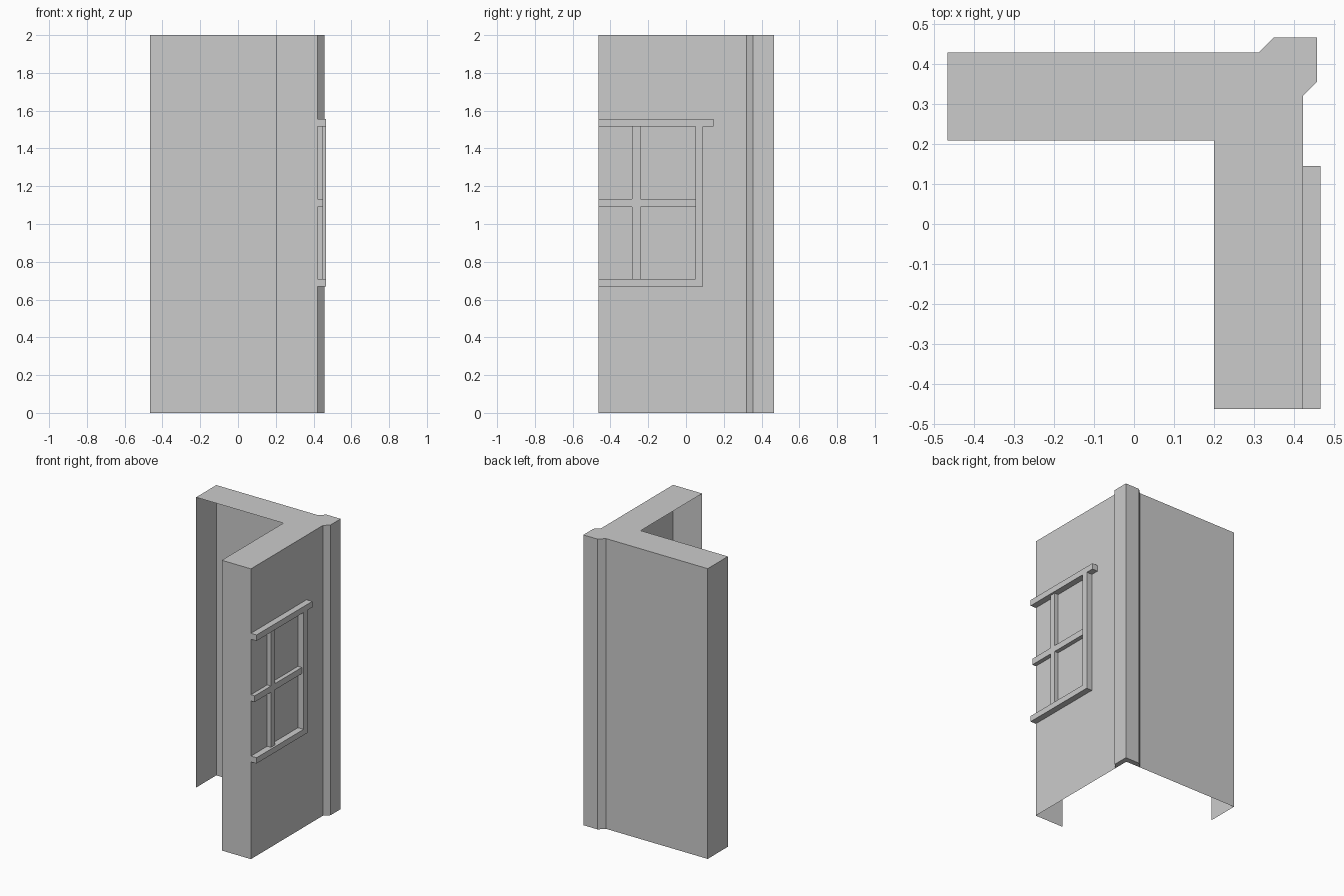
import bpy, bmesh

if "Cube" in bpy.data.objects:
    bpy.data.objects.remove(bpy.data.objects["Cube"])

H = 2.0
X0, Y0 = -0.465, -0.462      # free ends of the two wings
XI, YI = 0.20, 0.208         # inner (open) side
XO, YO = 0.422, 0.428        # outer wall planes


def finish(name, bm, fix_normals=False):
    if fix_normals:
        bmesh.ops.recalc_face_normals(bm, faces=bm.faces)
    mesh = bpy.data.meshes.new(name)
    bm.to_mesh(mesh)
    bm.free()
    obj = bpy.data.objects.new(name, mesh)
    bpy.context.collection.objects.link(obj)
    return obj


def strip_walls(bm, points):
    """Vertical quads along an open outline, facing outward (counter-clockwise)."""
    low = [bm.verts.new((x, y, 0)) for x, y in points]
    high = [bm.verts.new((x, y, H)) for x, y in points]
    for i in range(len(points) - 1):
        bm.faces.new((low[i], low[i + 1], high[i + 1], high[i]))
    return low, high


# Corner wall: outer skins, end caps and top; inner side and bottom stay open
bm = bmesh.new()
low, high = strip_walls(bm, [(XI, Y0), (XO, Y0), (XO, YO), (X0, YO), (X0, YI)])
inner = bm.verts.new((XI, YI, H))
bm.faces.new(high + [inner])
finish("corner_wall", bm)

# Chamfered corner trim: wraps the outer corner, closed at top and bottom
bm = bmesh.new()
low, high = strip_walls(bm, [(XO, 0.32), (0.457, 0.355), (0.457, 0.465),
                             (0.348, 0.465), (0.311, YO)])
bm.faces.new(high + [bm.verts.new((XO, YO, H))])
bm.faces.new(list(reversed(low + [bm.verts.new((XO, YO, 0))])))
finish("corner_trim", bm)


def bar(name, y0, y1, z0, z1, x1):
    """Window bar standing on the wall, with no hidden back face."""
    bm = bmesh.new()
    bmesh.ops.create_cube(bm, size=1)
    for v in bm.verts:
        v.co = (x1 if v.co.x > 0 else XO,
                y1 if v.co.y > 0 else y0,
                z1 if v.co.z > 0 else z0)
    bm.normal_update()
    back = [f for f in bm.faces if f.normal.x < -0.5]
    bmesh.ops.delete(bm, geom=back, context='FACES')
    return finish(name, bm)


# Window frame and thinner glazing bars
FRAME, GLAZING = 0.465, 0.451
bar("window_head", Y0, 0.145, 1.515, 1.556, FRAME)
bar("window_stile", 0.05, 0.09, 0.71, 1.515, FRAME)
bar("window_sill", Y0, 0.09, 0.67, 0.71, FRAME)
bar("glazing_bar_horizontal", Y0, 0.05, 1.09, 1.133, GLAZING)
for part, z0, z1 in (("lower", 0.71, 1.09), ("upper", 1.133, 1.515)):
    bar("glazing_bar_" + part, -0.285, -0.242, z0, z1, GLAZING)
